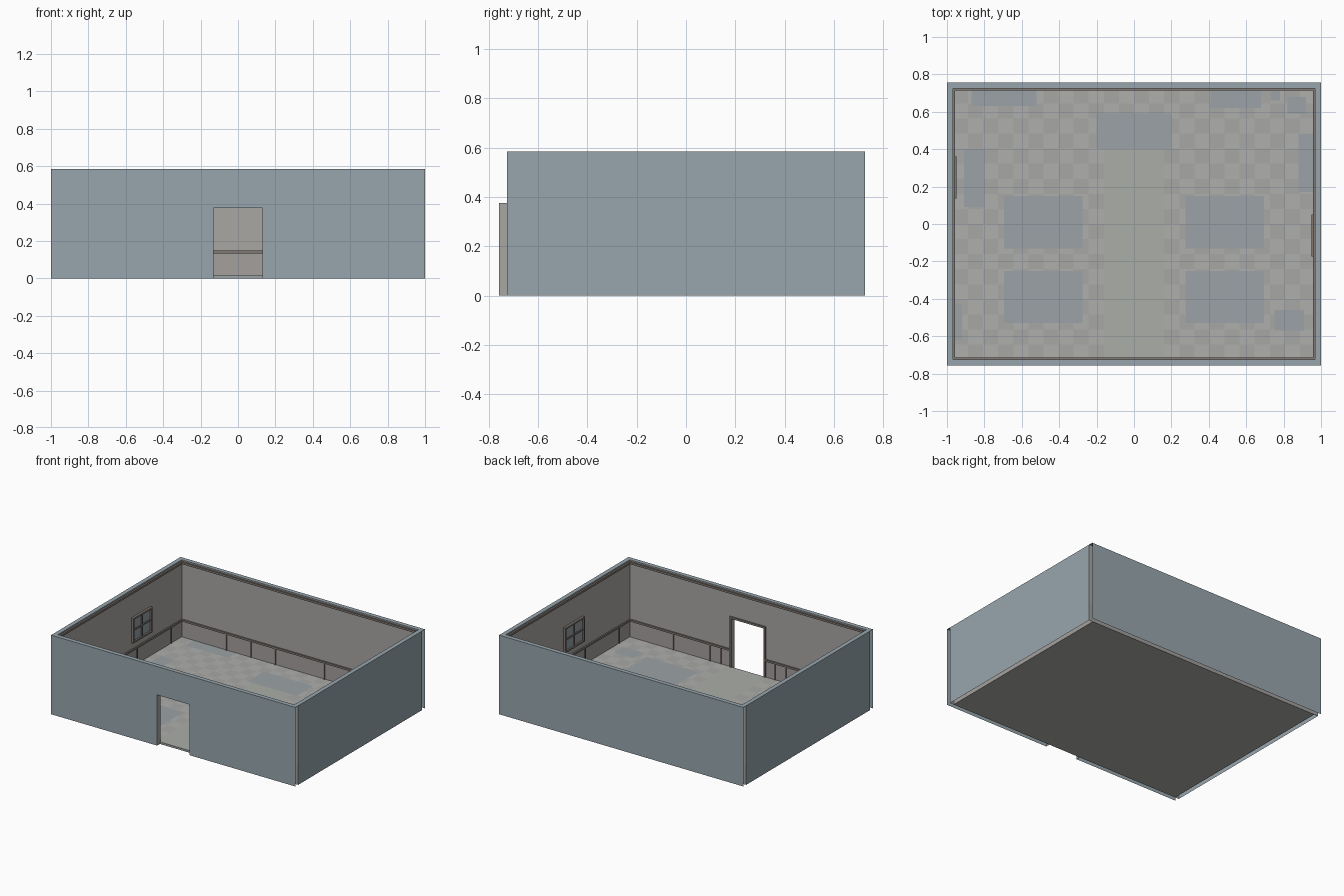
import bpy

if "Cube" in bpy.data.objects:
    bpy.data.objects.remove(bpy.data.objects["Cube"])

X, Y, H = 1.0, 0.757, 0.585      # outer half sizes and height
XI, YI = 0.968, 0.725            # inner wall faces
DW, DH = 0.132, 0.375            # door half width and height
FZ = 0.015                       # floor top
RAIL = 0.14                      # wainscot height


def mat(name, c):
    m = bpy.data.materials.new(name)
    m.diffuse_color = (*c, 1)
    m.use_nodes = True
    m.node_tree.nodes["Principled BSDF"].inputs["Base Color"].default_value = m.diffuse_color
    return m


OUT = mat("exterior", (0.31, 0.38, 0.42))
INN = mat("plaster", (0.40, 0.39, 0.37))
PAN = mat("wainscot", (0.37, 0.35, 0.34))
TRIM = mat("trim", (0.22, 0.19, 0.17))
GLASS = mat("glass", (0.30, 0.35, 0.38))
TILE_A = mat("tile_light", (0.43, 0.43, 0.42))
TILE_B = mat("tile_dark", (0.39, 0.39, 0.38))
RUNNER = mat("runner", (0.40, 0.42, 0.39))
SHADE = mat("floor_patch", (0.33, 0.36, 0.38))


def mesh(name, quads, mats):
    """Object from (four corners, material index) quads."""
    v, f = [], []
    for q, _ in quads:
        f.append(range(len(v), len(v) + 4))
        v += q
    me = bpy.data.meshes.new(name)
    me.from_pydata(v, [], [list(i) for i in f])
    for m in mats:
        me.materials.append(m)
    for p, (_, i) in zip(me.polygons, quads):
        p.material_index = i
    ob = bpy.data.objects.new(name, me)
    bpy.context.collection.objects.link(ob)
    return ob


def box(name, a, b, m):
    bpy.ops.mesh.primitive_cube_add(size=1, location=[(p + q) / 2 for p, q in zip(a, b)])
    ob = bpy.context.object
    ob.name = name
    ob.scale = [abs(q - p) for p, q in zip(a, b)]
    ob.data.materials.append(m)
    return ob


def wall(name, axis, s, u0, u1, z0=0):
    """Open-ended wall: outer skin, top strip and two-tone inner skin."""
    o, i = (s * X, s * XI) if axis == 'x' else (s * Y, s * YI)

    def strip(d0, za, d1, zb, m, flip):
        pts = [(d0, u0, za), (d0, u1, za), (d1, u1, zb), (d1, u0, zb)]
        if axis == 'y':
            pts = [(u, d, z) for d, u, z in pts]
            flip = not flip
        return (pts[::-1] if flip else pts, m)
    n = s < 0
    q = [strip(o, z0, o, H, 0, n), strip(o, H, i, H, 0, n)]
    if z0 < RAIL:
        q += [strip(i, z0, i, RAIL, 2, not n), strip(i, RAIL, i, H, 1, not n)]
    else:
        q += [strip(i, z0, i, H, 1, not n), strip(i, z0, o, z0, 1, n)]
    mesh(name, q, [OUT, INN, PAN])


# Walls, with the front one split around the doorway
wall("left_wall", 'x', -1, -YI, YI)
wall("right_wall", 'x', 1, -YI, YI)
wall("back_wall", 'y', 1, -X, X)
wall("front_wall_left", 'y', -1, -X, -DW)
wall("front_wall_right", 'y', -1, DW, X)
wall("door_lintel", 'y', -1, -DW, DW, DH)

# Door reveals and inner casing
for s, n in ((-1, "left"), (1, "right")):
    q = [(s * DW, -Y, 0), (s * DW, -YI, 0), (s * DW, -YI, DH), (s * DW, -Y, DH)]
    mesh("door_reveal_" + n, [(q if s < 0 else q[::-1], 0)], [INN])
    box("door_casing_" + n, (s * DW, -YI, FZ), (s * (DW + .014), -YI + .01, DH + .014), TRIM)
box("door_casing_top", (-DW, -YI, DH), (DW, -YI + .01, DH + .014), TRIM)

# Tiled floor: tile lines plus patch edges, coloured by face centre
patches = [(-.20, .20, .40, .59), (-.87, -.52, .63, .72), (.41, .68, .62, .72),
           (.82, .92, .59, .68), (.73, .78, .66, .71), (-.91, -.80, .09, .40),
           (.88, .96, .17, .48), (.75, .91, -.57, -.46), (-.96, -.92, -.62, -.43)]
for s in (-1, 1):
    for y0 in (-.53, -.13):
        patches.append((min(s * .275, s * .695), max(s * .275, s * .695), y0, y0 + .28))
NX, NY = 24, 18
TX, TY = 2 * XI / NX, 2 * YI / NY
xs = sorted({round(-XI + TX * i, 4) for i in range(NX + 1)} | {e for p in patches for e in p[:2]} | {-.16, .16})
ys = sorted({round(-YI + TY * i, 4) for i in range(NY + 1)} | {e for p in patches for e in p[2:]})
quads = []
for x0, x1 in zip(xs, xs[1:]):
    for y0, y1 in zip(ys, ys[1:]):
        cx, cy = (x0 + x1) / 2, (y0 + y1) / 2
        m = (int((cx + XI) / TX) + int((cy + YI) / TY)) % 2
        if abs(cx) < .16 and cy < .40:
            m = 2
        if any(p[0] < cx < p[1] and p[2] < cy < p[3] for p in patches):
            m = 3
        quads.append(([(x0, y0, FZ), (x1, y0, FZ), (x1, y1, FZ), (x0, y1, FZ)], m))
quads.append(([(-XI, YI, 0), (XI, YI, 0), (XI, -YI, 0), (-XI, -YI, 0)], 0))
quads.append(([(-DW, -YI, 0), (DW, -YI, 0), (DW, -YI, FZ), (-DW, -YI, FZ)], 3))
mesh("floor", quads, [TILE_A, TILE_B, RUNNER, SHADE])

# Crown moulding and wainscot rail around the room
for name, z0, z1, d in (("crown", .56, .575, .012), ("rail", RAIL - .006, RAIL + .008, .010)):
    for s, n in ((-1, "left"), (1, "right")):
        box(f"{name}_{n}", (s * XI, -YI, z0), (s * (XI - d), YI, z1), TRIM)
    box(name + "_back", (-XI, YI, z0), (XI, YI - d, z1), TRIM)
    if name == "crown":
        box("crown_front", (-XI, -YI, z0), (XI, -YI + d, z1), TRIM)
    else:
        for s, n in ((-1, "left"), (1, "right")):
            box("rail_front_" + n, (s * XI, -YI, z0), (s * (DW + .014), -YI + d, z1), TRIM)

# Wainscot battens
for x in (-.6, -.4, -.2, .2, .4, .6):
    box("back_batten", (x - .004, YI, FZ), (x + .004, YI - .006, RAIL), TRIM)
for x in (-.61, -.31, -.22, .22, .31, .61):
    box("front_batten", (x - .004, -YI, FZ), (x + .004, -YI + .006, RAIL), TRIM)
for s in (-1, 1):
    for y in (-.6, -.2, .2, .6):
        box("side_batten", (s * XI, y - .004, FZ), (s * (XI - .006), y + .004, RAIL), TRIM)

# Four-pane windows on the inside of the side walls
for s, c, n in ((-1, .248, "left"), (1, -.062, "right")):
    hw, z0, z1, t = .112, .195, .38, .012
    zc = (z0 + z1) / 2
    a, b = s * XI, s * (XI - .018)
    for e in (-1, 1):
        box(f"{n}_window_stile", (a, c + e * hw, z0), (b, c + e * (hw - t), z1), TRIM)
    for z in (z0, z1 - t):
        box(f"{n}_window_rail", (a, c - hw + t, z), (b, c + hw - t, z + t), TRIM)
    b2 = s * (XI - .014)
    box(f"{n}_window_bar_upright", (a, c - .005, z0 + t), (b2, c + .005, z1 - t), TRIM)
    box(f"{n}_window_bar_level", (a, c - hw + t, zc - .005), (b2, c + hw - t, zc + .005), TRIM)
    box(f"{n}_window_glass", (a, c - hw + t, z0 + t), (s * (XI - .006), c + hw - t, z1 - t), GLASS)
